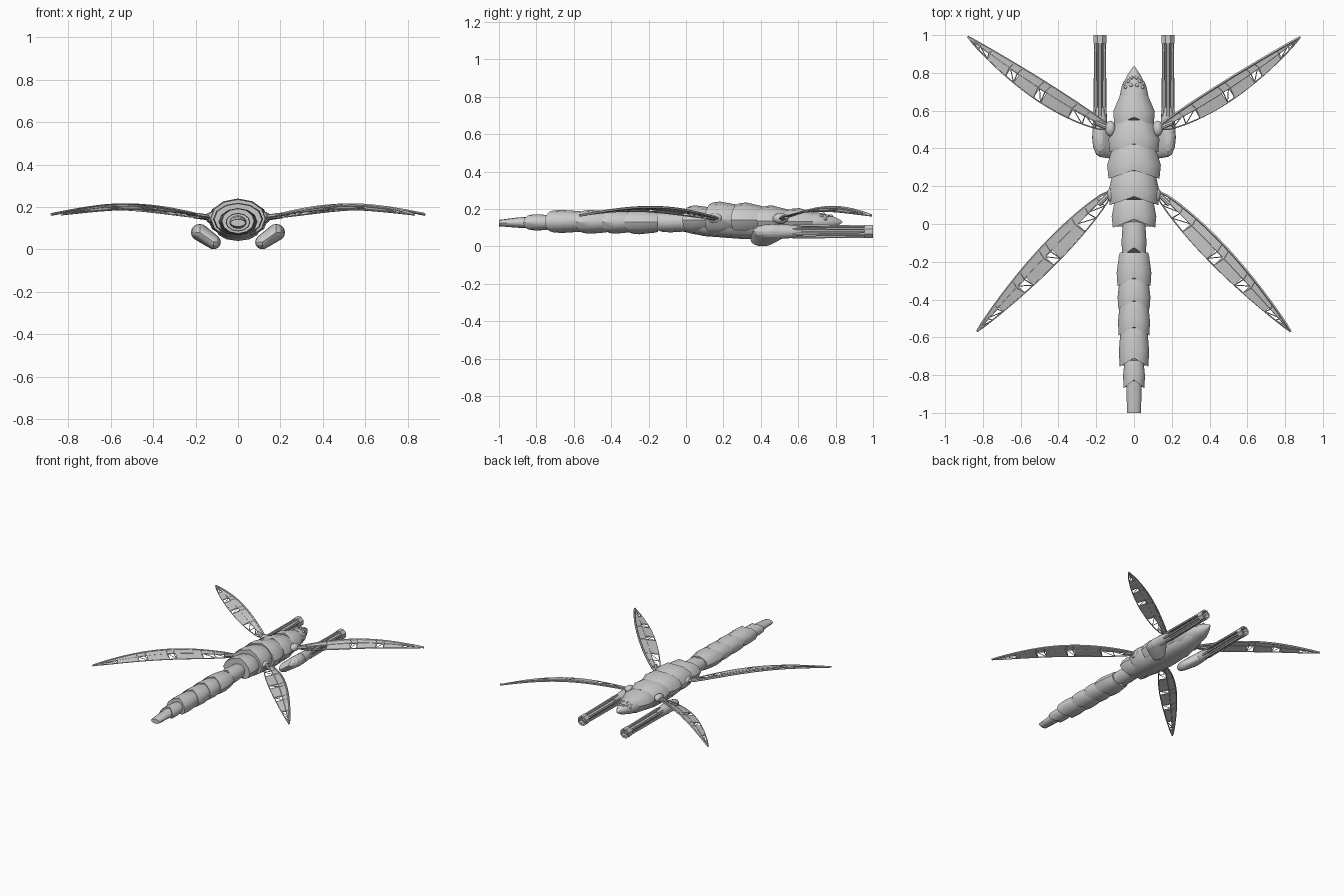
import bpy, bmesh, math
from mathutils import Vector

if "Cube" in bpy.data.objects:
    bpy.data.objects.remove(bpy.data.objects["Cube"])

grey = bpy.data.materials.new("hull grey")
grey.use_nodes = True
colour = (0.6, 0.6, 0.6, 1)
grey.diffuse_color = colour
grey.node_tree.nodes["Principled BSDF"].inputs["Base Color"].default_value = colour


def finish(name, bm, angle=40, recalc=True):
    if recalc:
        bmesh.ops.recalc_face_normals(bm, faces=bm.faces)
    mesh = bpy.data.meshes.new(name)
    bm.to_mesh(mesh)
    bm.free()
    obj = bpy.data.objects.new(name, mesh)
    bpy.context.collection.objects.link(obj)
    mesh.materials.append(grey)
    bpy.ops.object.select_all(action="DESELECT")
    obj.select_set(True)
    bpy.context.view_layer.objects.active = obj
    bpy.ops.object.shade_smooth_by_angle(angle=math.radians(angle))
    return obj


def loft(name, rings, sides=12, x=0):
    """Skin elliptical rings (y, half width, bottom, top, notch) along y."""
    bm = bmesh.new()
    loops = []
    for y, w, low, high, notch in rings:
        loop = []
        for i in range(sides):
            a = math.tau * i / sides
            c, s = math.cos(a), math.sin(a)
            loop.append(bm.verts.new((x + w * c, y + notch * (1 - abs(c)),
                                      (low + high) / 2 + s * (high - low) / 2)))
        loops.append(loop)
    for a, b in zip(loops, loops[1:]):
        for i in range(sides):
            j = (i + 1) % sides
            bm.faces.new((a[i], a[j], b[j], b[i]))
    bm.faces.new(loops[0])
    bm.faces.new(loops[-1])
    return finish(name, bm)


def tube(bm, points, radius, sides=5):
    """Add a thin closed tube through the points."""
    loops = []
    for k, p in enumerate(points):
        d = (points[min(k + 1, len(points) - 1)] - points[max(k - 1, 0)]).normalized()
        u = d.cross(Vector((0, 0, 1))).normalized()
        v = u.cross(d)
        loops.append([bm.verts.new(p + radius * (u * math.cos(math.tau * i / sides)
                      + v * math.sin(math.tau * i / sides))) for i in range(sides)])
    for a, b in zip(loops, loops[1:]):
        for i in range(sides):
            j = (i + 1) % sides
            bm.faces.new((a[i], a[j], b[j], b[i]))
    bm.faces.new(loops[0])
    bm.faces.new(loops[-1])


def ellipsoid(bm, centre, radii, u=12, v=8):
    made = bmesh.ops.create_uvsphere(bm, u_segments=u, v_segments=v, radius=1)["verts"]
    for p in made:
        p.co = Vector(centre) + Vector([a * b for a, b in zip(p.co, radii)])


# Overlapping body plates: front y, rear y, front and rear half width, bottom, top
plates = [
    ("neck_plate", .71, .52, .070, .110, .06, .205),
    ("thorax_plate_1", .55, .38, .105, .135, .05, .220),
    ("thorax_plate_2", .42, .24, .115, .142, .05, .235),
    ("thorax_plate_3", .28, .10, .115, .135, .05, .240),
    ("thorax_plate_4", .13, -.02, .105, .118, .065, .220),
    ("waist", .02, -.17, .060, .066, .075, .185),
    ("abdomen_plate_1", -.15, -.33, .080, .092, .065, .195),
    ("abdomen_plate_2", -.29, -.45, .078, .087, .068, .195),
    ("abdomen_plate_3", -.41, -.59, .076, .085, .068, .195),
    ("abdomen_plate_4", -.55, -.755, .072, .080, .072, .195),
    ("tail_plate", -.70, -.87, .050, .058, .085, .172),
]
for name, y0, y1, w0, w1, low, high in plates:
    mid, span = (low + high) / 2, (high - low) / 2
    k = w0 / w1
    loft(name, [(y0, w0 * .93, mid - span * k * .93, mid + span * k * .93, 0),
                (y0 - .02, w0, mid - span * k, mid + span * k, 0),
                (y0 * .4 + y1 * .6, w1, low, high, .01),
                (y1, w1 * .95, mid - span * .95, mid + span * .95, .045)])

# Tail tip, head and belly
loft("tail_tip", [(-.80, .042, .095, .162, 0), (-.9, .040, .1, .155, 0), (-1, .036, .108, .142, 0)])
loft("head", [(.68, .076, .07, .185, 0), (.73, .065, .08, .178, 0),
              (.79, .034, .098, .16, 0), (.825, .010, .12, .142, 0), (.836, .003, .128, .134, 0)])
loft("belly", [(-.02, .05, .08, .14, 0), (.1, .09, .055, .15, 0), (.3, .105, .04, .15, 0),
               (.5, .095, .042, .14, 0), (.65, .07, .06, .14, 0), (.74, .04, .085, .13, 0)])

# Cluster of small eyes on the head
bm = bmesh.new()
for side in (-1, 1):
    for x, y, z in ((.016, .735, .174), (.045, .725, .163), (.03, .755, .163),
                    (.013, .775, .164), (.05, .745, .147)):
        ellipsoid(bm, (side * x, y, z), (.010, .010, .008), 8, 6)
finish("eyes", bm)


def wing(name, side, root, tip, bow_front, bow_back):
    """Curved spars, ribs and panels with open truss bays between."""
    root, tip = Vector(root), Vector(tip)
    along = tip - root
    across = Vector((-along.y, along.x)).normalized()

    def at(t, f):
        p = root + along * t
        swell = math.sin(math.pi * t ** .85) ** .8 if 0 < t < 1 else 0
        width = .012 * (1 - t)
        p = p + across * ((bow_front * swell + width) * (1 - f) - (bow_back * swell + width) * f)
        z = .15 + .055 * math.sin(math.pi * min(1, t * .97)) + .01 * t - .022 * f * swell
        return Vector((side * p.x, p.y, z))

    bm = bmesh.new()
    steps = [i / 24 for i in range(25)]
    for f, r in ((0, .007), (.42, .004), (1, .004)):
        tube(bm, [at(t, f) for t in steps], r)
    bays = [.06, .14, .23, .42, .47, .62, .68, .83, .90, .96]
    for t in bays:
        tube(bm, [at(t, 0), at(t + .012, .42), at(t, 1)], .003, 4)
    for a, b in zip(bays, bays[1:]):
        if b - a < .12:
            tube(bm, [at(a, 1), at(b, .42)], .0025, 4)

    def panel(t0, t1, f0, f1):
        n = max(2, round((t1 - t0) * 24))
        layers = []
        for dz in (.002, -.002):
            rows = []
            for i in range(n + 1):
                t = t0 + (t1 - t0) * i / n
                rows.append([bm.verts.new(at(t, f) + Vector((0, 0, dz))) for f in (f0, f1)])
            layers.append(rows)
            for a, b in zip(rows, rows[1:]):
                bm.faces.new((a[0], a[1], b[1], b[0]))
        top, low = layers
        for i in range(n):
            for e in (0, 1):
                bm.faces.new((top[i][e], top[i + 1][e], low[i + 1][e], low[i][e]))
        for i in (0, n):
            bm.faces.new((top[i][0], top[i][1], low[i][1], low[i][0]))

    panel(.05, .92, 0, .42)
    for t0, t1 in ((.23, .42), (.47, .62), (.68, .83)):
        panel(t0, t1, .42, 1)
    finish(name, bm, 30)

    # Hinge at the wing root
    bm = bmesh.new()
    ellipsoid(bm, (side * (root.x - .015), root.y - .005, .15), (.028, .042, .028))
    tube(bm, [at(0, .5) - Vector((side * .05, 0, 0)), at(0, .5), at(.08, .5)], .013, 8)
    finish(name + "_hinge", bm)


def gun(label, side):
    x, z = side * .18, .08
    # Slanted housing
    bm = bmesh.new()
    ellipsoid(bm, (x, .46, z), (.042, .105, .040))
    ellipsoid(bm, (side * .115, .41, .035), (.034, .065, .034))
    hull = bmesh.ops.convex_hull(bm, input=bm.verts)
    inner = [g for g in hull["geom_interior"] if isinstance(g, bmesh.types.BMVert)]
    bmesh.ops.delete(bm, geom=inner, context="VERTS")
    finish(label + "_gun_housing", bm)
    loft(label + "_gun_collar", [(.5, .040, z - .040, z + .040, 0), (.58, .036, z - .034, z + .034, 0),
                                 (.62, .026, z - .026, z + .026, 0)], 12, x)
    # Slatted barrel around a core
    bm = bmesh.new()
    tube(bm, [Vector((x, .58, z)), Vector((x, .97, z))], .017, 8)
    for i in range(6):
        a = math.tau * (i + .5) / 6
        off = Vector((math.cos(a), 0, math.sin(a)))
        tube(bm, [Vector((x, .57, z)) + off * .031, Vector((x, .97, z)) + off * .027], .008, 6)
    finish(label + "_gun_barrel", bm)
    # Hollow muzzle ring
    bm = bmesh.new()
    loops = [[bm.verts.new((x + r * math.cos(math.tau * i / 8 + math.pi / 8), y,
                            z + r * math.sin(math.tau * i / 8 + math.pi / 8))) for i in range(8)]
             for y, r in ((.955, .038), (1, .038), (1, .026), (.955, .026))]
    for a, b in zip(loops, loops[1:] + loops[:1]):
        for i in range(8):
            j = (i + 1) % 8
            bm.faces.new((a[i], a[j], b[j], b[i]))
    finish(label + "_gun_muzzle", bm, 30)


for label, side in (("left", 1), ("right", -1)):
    wing(label + "_fore_wing", side, (.14, .51), (.88, .99), .014, .075)
    wing(label + "_hind_wing", side, (.13, .16), (.83, -.57), .055, .045)
    gun(label, side)
